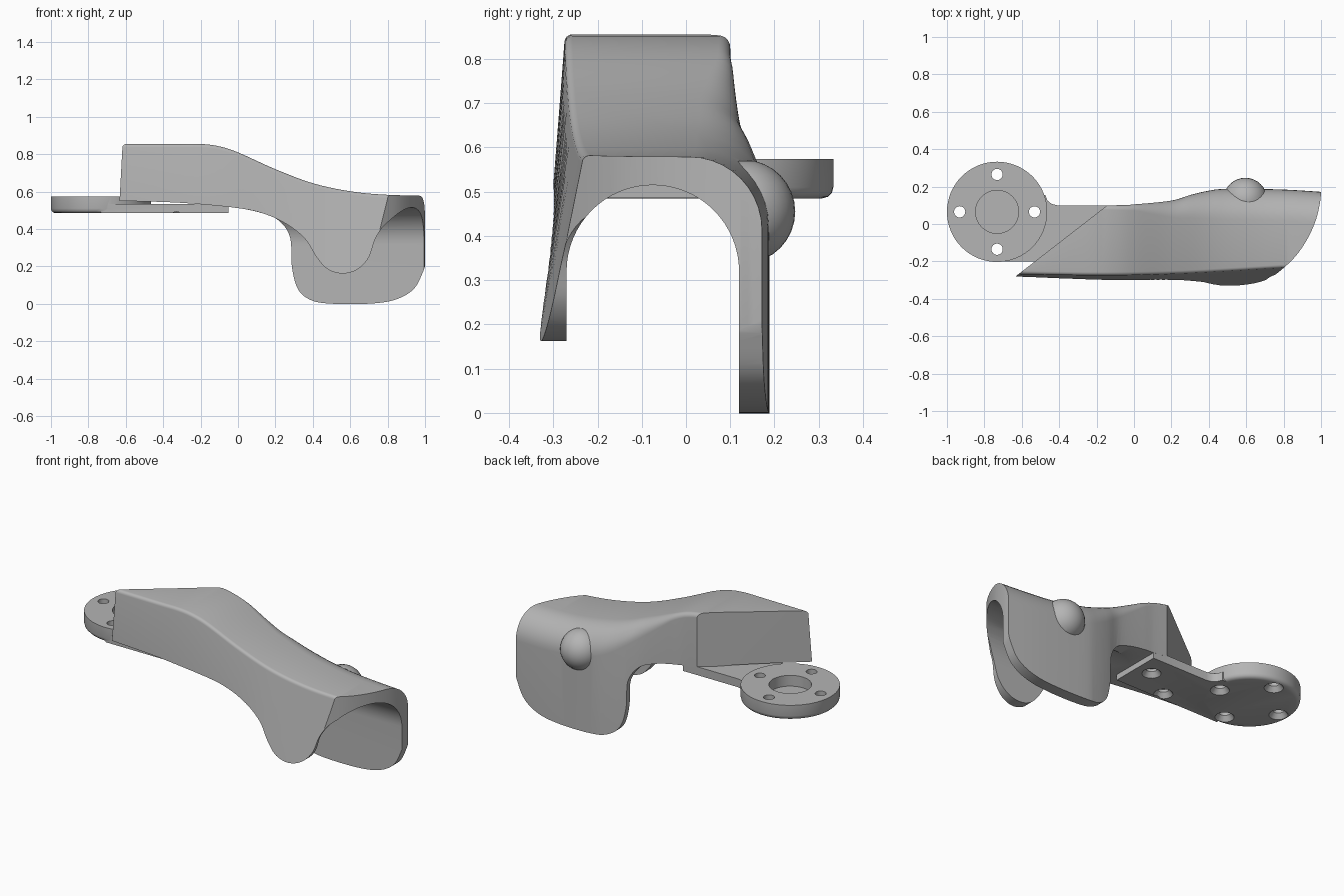
import bpy, bmesh, math
from mathutils import Vector

old = bpy.data.objects.get("Cube")
if old:
    bpy.data.objects.remove(old, do_unlink=True)

grey = bpy.data.materials.new("satin_grey")
grey.use_nodes = True
grey.diffuse_color = (0.46, 0.46, 0.46, 1)
grey.node_tree.nodes["Principled BSDF"].inputs["Base Color"].default_value = (0.46, 0.46, 0.46, 1)


def spline(pts, n=6):
    """Smooth curve through 2D points."""
    p = [Vector(q) for q in pts]
    p = [2 * p[0] - p[1]] + p + [2 * p[-1] - p[-2]]
    out = []
    for a, b, c, d in zip(p, p[1:], p[2:], p[3:]):
        for i in range(n):
            t = i / n
            out.append(0.5 * (2 * b + (c - a) * t + (2 * a - 5 * b + 4 * c - d) * t ** 2
                              + (3 * b - a - 3 * c + d) * t ** 3))
    return [tuple(v) for v in out + [p[-2]]]


def graph(pts):
    """Function of x read from a smooth curve."""
    s = spline(pts, 8)

    def f(x):
        for (x0, y0), (x1, y1) in zip(s, s[1:]):
            if x <= x1:
                return y0 + (y1 - y0) * max(0, (x - x0) / (x1 - x0))
        return s[-1][1]
    return f


def loft(name, rings):
    """Solid skinned over matching rings, capped at both ends."""
    bm = bmesh.new()
    vs = [[bm.verts.new(p) for p in r] for r in rings]
    n = len(vs[0])
    for a, b in zip(vs, vs[1:]):
        for i in range(n):
            j = (i + 1) % n
            bm.faces.new((a[i], a[j], b[j], b[i]))
    bm.faces.new(vs[0])
    bm.faces.new(vs[-1])
    bmesh.ops.recalc_face_normals(bm, faces=bm.faces)
    me = bpy.data.meshes.new(name)
    bm.to_mesh(me)
    bm.free()
    me.materials.append(grey)
    ob = bpy.data.objects.new(name, me)
    bpy.context.collection.objects.link(ob)
    return ob


def prism(name, pts, axis, lo, hi):
    """Outline swept along one axis."""
    def place(p, h):
        q = list(p)
        q.insert(axis, h)
        return q
    return loft(name, [[place(p, h) for p in pts] for h in (lo, hi)])


def turned(name, cx, cy, profile, n=48):
    """Stack of circles given as (radius, height)."""
    return loft(name, [[(cx + r * math.cos(k * math.tau / n), cy + r * math.sin(k * math.tau / n), z)
                        for k in range(n)] for r, z in profile])


def boolean(ob, tool, op="DIFFERENCE"):
    m = ob.modifiers.new("cut", "BOOLEAN")
    m.object, m.operation, m.solver = tool, op, "EXACT"
    with bpy.context.temp_override(object=ob, active_object=ob, selected_objects=[ob]):
        bpy.ops.object.modifier_apply(modifier=m.name)
    bpy.data.objects.remove(tool, do_unlink=True)


def smooth(ob, angle):
    bpy.ops.object.select_all(action="DESELECT")
    ob.select_set(True)
    bpy.context.view_layer.objects.active = ob
    bpy.ops.object.shade_smooth_by_angle(angle=math.radians(angle))


# Body: cross-sections lofted along x
top = graph([(-0.8, .855), (-0.35, .855), (-0.2, .855), (-0.1, .842), (0, .81), (.2, .72),
             (.4, .645), (.6, .602), (.8, .583), (1.1, .577)])
back = graph([(-0.8, .1), (-0.13, .1), (0, .105), (.2, .125), (.3, .155), (.4, .178),
              (.5, .188), (.8, .184), (1.1, .165)])
front = graph([(-0.8, -.265), (-0.2, -.275), (.2, -.268), (.5, -.253), (.8, -.235), (1.1, -.22)])
draft = graph([(-0.8, .03), (-0.1, .08), (.2, .12), (.5, .175), (1.1, .18)])
shoulder = graph([(-0.8, .02), (-0.1, .025), (.1, .06), (.4, .15), (.6, .165), (1.1, .165)])


def section(x):
    z, b, f, r, e = top(x), back(x), front(x), shoulder(x), 0.018
    ring = [(x, b, -.05)]
    for k in range(11):
        a = k / 10 * math.pi / 2
        ring.append((x, b - r + r * math.cos(a), z - r + r * math.sin(a)))
    for k in range(5):
        a = k / 4 * math.pi / 2
        ring.append((x, f + e - e * math.sin(a), z - e + e * math.cos(a)))
    ring.append((x, f - draft(x) * (z + .05), -.05))
    return ring


body = loft("arm_body", [section(-0.7 + 1.75 * i / 60) for i in range(61)])

# Round boss on the back wall
steps = 16
boss = turned("boss", .595, .13, [(.117 * math.sin(a), .455 + .117 * math.cos(a)) for a in
                                  (math.pi * (k + .1) / (steps + .2) for k in range(steps + 1))], 32)
boolean(body, boss, "UNION")

# Arched channel
arch = [(.12, -.4)] + [(-.075 + .195 * math.cos(a), .32 + .195 * math.sin(a))
                       for a in (math.pi * k / 32 for k in range(33))] + [(-.27, -.4)]
boolean(body, prism("channel", arch, 0, -1.2, 1.5))

# Lower outlines of the front and back walls
start = [(-0.9, .555), (-0.6, .55), (-0.3, .54), (0, .512), (.15, .478)]
front_edge = start + [(.27, .42), (.36, .345), (.42, .25), (.48, .185), (.56, .162), (.64, .185),
                      (.7, .25), (.74, .36), (.82, .45), (1, .515), (1.3, .52)]
back_edge = start + [(.23, .435), (.28, .35), (.288, .2), (.32, .08), (.39, .02), (.5, .001),
                     (.7, .001), (.84, .022), (.94, .08), (.993, .18), (1.04, .3), (1.3, .4)]
for edge, lo, hi in ((front_edge, -1, -.075), (back_edge, -.075, 1)):
    boolean(body, prism("trim", spline(edge) + [(1.3, -.7), (-0.9, -.7)], 1, lo, hi))

# Curved nose and slanted rear end
nose = spline([(.58, -.4), (.71, -.305), (.8, -.235), (.87, -.165), (.93, -.075), (.97, .015),
               (.99, .09), (1, .17), (1.001, .3)])
boolean(body, prism("nose_cut", nose + [(1.5, .3), (1.5, -.4)], 2, -1, 1.5))
boolean(body, prism("rear_cut", [(-.81, -.42), (-.62, -.27), (-.13, .11), (.115, .3), (-1.2, .3), (-1.2, -.42)],
                    2, -1, 1.5))
smooth(body, 32)

# Mounting flange: disc and tongue with a blind bore
cx, cy = -.732, .065
flange = turned("mounting_flange", cx, cy, [(.244, .485), (.257, .489), (.265, .498), (.268, .51), (.268, .574)], 64)
tongue = [(cx, -.2), (-.05, -.2), (-.05, .1), (-.41, .1), (-.44, .107), (-.462, .125), (-.474, .155), (cx, .155)]
boolean(flange, prism("tongue", tongue, 2, .4853, .535), "UNION")
boolean(flange, turned("bore", cx, cy, [(.115, .51), (.115, .7)]))

# Countersunk screw holes
holes = [(cx + .2, cy), (cx - .2, cy), (cx, cy + .2), (cx, cy - .2), (-.145, -.03), (-.33, -.155)]
for hx, hy in holes:
    boolean(flange, turned("hole", hx, hy, [(.058, .475), (.03, .513), (.03, .7 if hx < -.4 else .53)], 24))
smooth(flange, 32)
